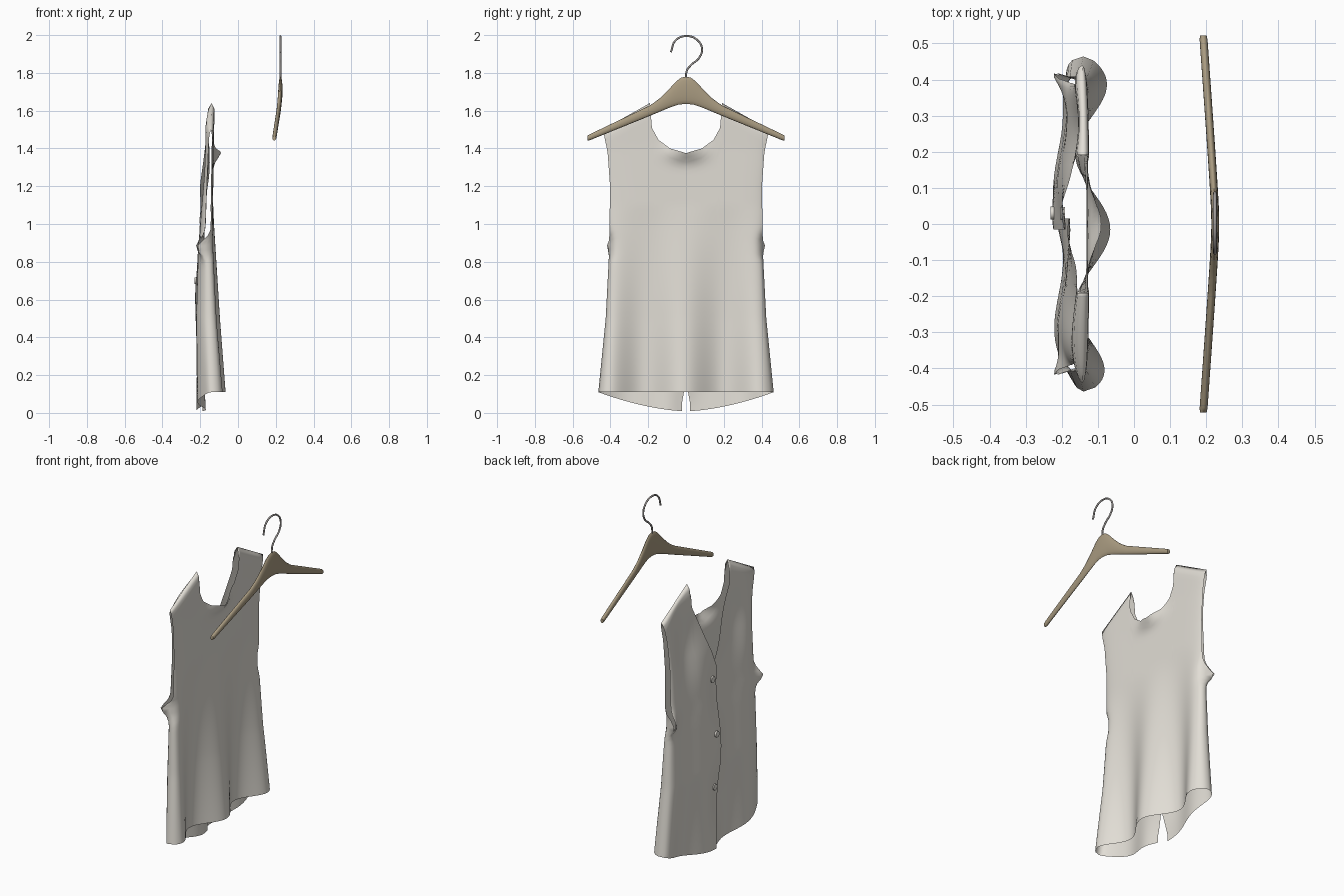
import bpy, bmesh, math

cube = bpy.data.objects.get("Cube")
if cube:
    bpy.data.objects.remove(cube, do_unlink=True)


def material(name, rgb, rough=0.7):
    m = bpy.data.materials.new(name)
    m.use_nodes = True
    m.diffuse_color = (*rgb, 1)
    node = m.node_tree.nodes["Principled BSDF"]
    node.inputs["Base Color"].default_value = (*rgb, 1)
    node.inputs["Roughness"].default_value = rough
    return m


CLOTH = material("off_white_cloth", (0.76, 0.73, 0.67))
WOOD = material("brown_wood", (0.40, 0.33, 0.22))
METAL = material("grey_metal", (0.36, 0.34, 0.33), 0.4)


def interp(points, v):
    """Piecewise linear lookup."""
    if v <= points[0][0]:
        return points[0][1]
    for (a, fa), (b, fb) in zip(points, points[1:]):
        if v <= b:
            return fa + (fb - fa) * (v - a) / (b - a)
    return points[-1][1]


def bump(v, centre, width):
    return math.exp(-((v - centre) / width) ** 2)


def clamp(v):
    return min(max(v, 0), 1)


def finish(bm, name, mat):
    me = bpy.data.meshes.new(name)
    bm.to_mesh(me)
    bm.free()
    ob = bpy.data.objects.new(name, me)
    bpy.context.collection.objects.link(ob)
    me.materials.append(mat)
    for p in me.polygons:
        p.use_smooth = True
    return ob


# Vest outline: half width by height, and top edges by fraction of half width
WIDTH = [(0.1, 0.465), (0.5, 0.425), (0.85, 0.407), (1.2, 0.402), (1.38, 0.415), (1.5, 0.44)]
BACK_TOP = [(0, 1.375), (0.2, 1.4), (0.34, 1.445), (0.41, 1.51), (0.435, 1.64), (1, 1.5)]
FRONT_TOP = [(0, 1.08), (0.2, 1.27), (0.34, 1.42), (0.41, 1.5), (0.435, 1.64), (1, 1.5)]
BACK_X = [(0.1, -0.114), (0.5, -0.125), (1, -0.132), (1.4, -0.13), (1.64, -0.122)]
FRONT_X = [(0, -0.192), (0.5, -0.21), (0.8, -0.202), (1.2, -0.186), (1.64, -0.158)]
ARMPIT = 0.88
ROWS = 52


def columns():
    out = [0.0]
    for (a, _), (b, _), n in zip(BACK_TOP, BACK_TOP[1:], (6, 5, 4, 2, 24)):
        out += [a + (b - a) * k / n for k in range(1, n + 1)]
    return out


def cloth_point(t, v, sign, front):
    hem = 0.01 + 0.1 * t ** 1.7 if front else 0.11
    top = interp(FRONT_TOP if front else BACK_TOP, t)
    z = hem + v * (top - hem)
    above = clamp((z - ARMPIT) / 0.08)                # armhole opening
    w = interp(WIDTH, z) + 0.012 * bump(z, ARMPIT, 0.025) * t ** 8
    if front:
        w -= 0.015 * above * clamp((1.5 - z) / 0.2) * t ** 4
    y = sign * t * w
    if front:                                         # overlapping front edges
        edge = 0.022 - 0.037 * clamp((z - 0.05) / 0.2)
        y += sign * edge * (1 - t) ** 8
    # Hanging folds, fading out towards the chest
    fade = max(0, 1 - z / 1.1)
    if front:
        x = interp(FRONT_X, z)
        x -= 0.022 * max(fade, 0.55) * math.cos(math.tau * (y + 0.3) / 0.4) * (1 - above * 0.3)
        x -= 0.012 * bump(y, 0, 0.07) * math.sin(z * 10 + 1.5)
        x -= 0.008 * (1 - t) ** 6 * sign
        x += 0.025 * bump(abs(y), 0.23, 0.1) * bump(z, 1.28, 0.18)
    else:
        x = interp(BACK_X, z)
        x += 0.054 * fade * math.cos(math.tau * (y + 0.015) / 0.42)
        x += 0.04 * bump(y, 0, 0.09) * bump(z, 1.38, 0.045)
    # Round the panels together at the side seams and shoulders
    mid = interp([(0.1, -0.14), (0.9, -0.158), (1.64, -0.14)], z)
    s = t * (1 - 0.02 * above)
    shoulder = 1.64 - max(0, t - 0.435) * 0.14 / 0.565
    close = math.sqrt(clamp((shoulder - z) / 0.04))
    r = math.sqrt(max(0, 1 - s ** 9)) * close
    x = mid + (x - mid) * r
    x -= 0.06 * bump(z, ARMPIT, 0.05) * t ** (12 if front else 28)   # flared armpit corner
    return (x, y, z)


# Sleeveless vest: two mirrored halves of a back panel and a buttoned front
bm = bmesh.new()
cols = columns()
for front in (False, True):
    for sign in (1, -1):
        grid = [[bm.verts.new(cloth_point(t, j / ROWS, sign, front))
                 for j in range(ROWS + 1)] for t in cols]
        for a, b in zip(grid, grid[1:]):
            for j in range(ROWS):
                quad = [a[j], b[j], b[j + 1], a[j + 1]]
                bm.faces.new(quad if front == (sign < 0) else quad[::-1])
bmesh.ops.remove_doubles(bm, verts=bm.verts, dist=0.0002)
finish(bm, "vest", CLOTH)

# Buttons down the front opening
for i, z in enumerate((1.02, 0.7, 0.38)):
    t = 0.09
    x, y, _ = cloth_point(t, z / interp(FRONT_TOP, t), 1, True)
    bpy.ops.mesh.primitive_cylinder_add(vertices=16, radius=0.018, depth=0.012,
                                        location=(x - 0.003, y, z),
                                        rotation=(0, math.pi / 2, 0))
    ob = bpy.context.object
    ob.name = f"button_{i + 1}"
    ob.data.materials.append(CLOTH)
    bpy.ops.object.shade_smooth_by_angle()

# Wooden hanger: rounded sections swept sideways
UPPER = [(0, 1.78), (0.025, 1.775), (0.05, 1.757), (0.1, 1.703), (0.14, 1.664), (0.19, 1.628), (0.52, 1.47)]
LOWER = [(0, 1.636), (0.04, 1.632), (0.085, 1.617), (0.19, 1.573), (0.52, 1.439)]
SIDES = 16
bm = bmesh.new()
rings = []
for i in range(-40, 41):
    y = 0.522 * i / 40
    d = abs(y)
    up, low = interp(UPPER, d), interp(LOWER, d)
    x = 0.225 - 0.033 * (math.hypot(d, 0.06) - 0.06) / 0.463
    cap = 0.85 if abs(i) == 40 else 1
    ring = []
    for k in range(SIDES):
        c, s = math.cos(math.tau * k / SIDES), math.sin(math.tau * k / SIDES)
        px = x + 0.011 * cap * c
        pz = (up + low) / 2 + (up - low) / 2 * cap * s
        ring.append(bm.verts.new((px, y, pz)))
    rings.append(ring)
for a, b in zip(rings, rings[1:]):
    for k in range(SIDES):
        n = (k + 1) % SIDES
        bm.faces.new((a[k], a[n], b[n], b[k]))
bm.faces.new(rings[0])
bm.faces.new(rings[-1])
bmesh.ops.recalc_face_normals(bm, faces=bm.faces)
hanger = finish(bm, "hanger_bar", WOOD)
bpy.ops.object.select_all(action="DESELECT")
hanger.select_set(True)
bpy.context.view_layer.objects.active = hanger
bpy.ops.object.shade_smooth_by_angle(angle=math.radians(60))

# Metal hook
HOOK = [(0, 1.76), (0.004, 1.81), (0.027, 1.842), (0.068, 1.878), (0.085, 1.925),
        (0.062, 1.972), (0.005, 1.995), (-0.055, 1.972), (-0.08, 1.91)]
curve = bpy.data.curves.new("hook", "CURVE")
curve.dimensions = "3D"
curve.bevel_depth = 0.0052
curve.bevel_resolution = 2
curve.use_fill_caps = True
spline = curve.splines.new("BEZIER")
spline.bezier_points.add(len(HOOK) - 1)
for p, (y, z) in zip(spline.bezier_points, HOOK):
    p.co = (0.224, y, z)
    p.handle_left_type = p.handle_right_type = "AUTO"
curve.materials.append(METAL)
bpy.context.collection.objects.link(bpy.data.objects.new("hook", curve))
